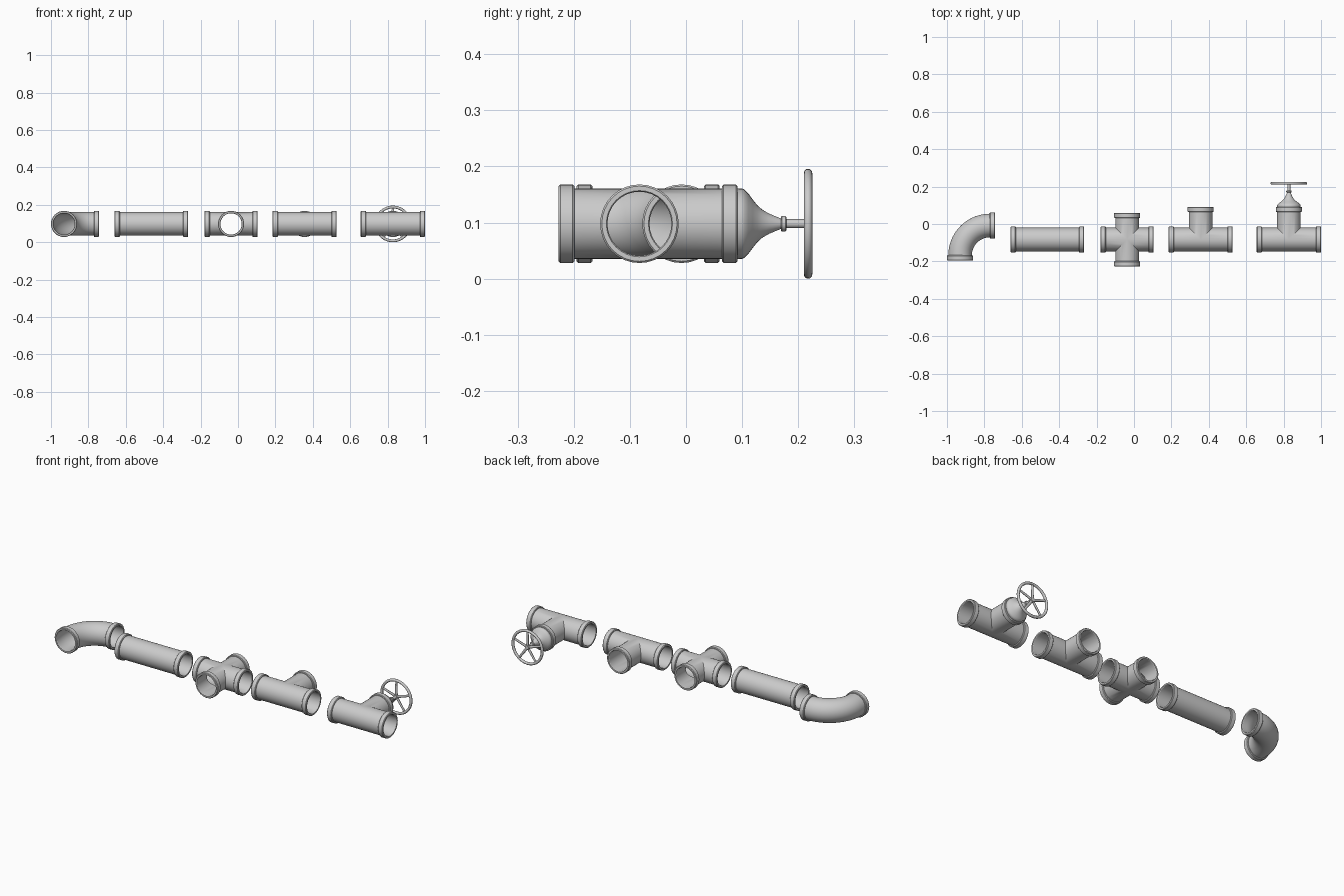
import bpy, bmesh
from math import pi, sin, cos, radians
from mathutils import Vector, Matrix

if "Cube" in bpy.data.objects:
    bpy.data.objects.remove(bpy.data.objects["Cube"])

N = 32                        # sides of every pipe
Z = 0.098                     # height of all pipe axes
Y = -0.083                    # y of the straight runs
R, RI, RF = 0.063, 0.057, 0.07  # pipe outside, bore, collar radius


def finish(bm, name):
    bmesh.ops.remove_doubles(bm, verts=bm.verts, dist=1e-5)
    bmesh.ops.recalc_face_normals(bm, faces=bm.faces)
    me = bpy.data.meshes.new(name)
    bm.to_mesh(me)
    bm.free()
    ob = bpy.data.objects.new(name, me)
    bpy.context.collection.objects.link(ob)
    bpy.ops.object.select_all(action='DESELECT')
    ob.select_set(True)
    bpy.context.view_layer.objects.active = ob
    bpy.ops.object.shade_smooth_by_angle(angle=radians(32))
    return ob


def loft(bm, rings, closed=False):
    vs = [[bm.verts.new(p) for p in ring] for ring in rings]
    pairs = list(zip(vs, vs[1:])) + ([(vs[-1], vs[0])] if closed else [])
    for a, b in pairs:
        for i in range(len(a)):
            j = (i + 1) % len(a)
            bm.faces.new((a[i], a[j], b[j], b[i]))


def collar(end):
    # collar outline running outwards, round the lip and into the bore
    return [(end - 0.028, R), (end - 0.028, 0.067), (end - 0.025, RF), (end - 0.003, RF),
            (end, 0.067), (end, 0.059), (end - 0.003, RI)]


def fitting(name, x, arms):
    # arms: {angle: length}; neighbouring arms meet along mitred seams
    bm = bmesh.new()
    c0 = Vector((x, Y, Z))
    for ang, length in arms.items():
        d = Vector((round(cos(radians(ang))), round(sin(radians(ang))), 0))
        s = Vector((-d.y, d.x, 0))
        rings = []
        for dist, r in [(None, R)] + collar(length) + [(None, RI)]:
            ring = []
            for i in range(N):
                t = 2 * pi * i / N
                side = r * cos(t)
                neighbour = (ang + (90 if side > 0 else -90)) % 360
                along = dist
                if dist is None:
                    along = abs(side) if neighbour in arms else 0
                ring.append(c0 + d * along + s * side + Vector((0, 0, r * sin(t))))
            rings.append(ring)
        loft(bm, rings)
    return finish(bm, name)


def elbow(name):
    bend, straight, steps = 0.16, 0.027, 14
    arc = bend * pi / 2
    cx, cy = -0.77, -0.168

    def ring(s, r):
        a = min(max(s / bend, 0), pi / 2)
        extra = min(s, 0) + max(s - arc, 0)
        out, tan = Vector((-cos(a), sin(a), 0)), Vector((sin(a), cos(a), 0))
        c = Vector((cx, cy, Z)) + out * bend + tan * extra
        return [c + out * r * cos(2 * pi * i / N) + Vector((0, 0, r * sin(2 * pi * i / N)))
                for i in range(N)]

    ss = [arc * i / steps for i in range(steps + 1)]
    far = collar(arc + straight)
    near = [(arc - s, r) for s, r in reversed(far)]
    prof = [(s, R) for s in ss[1:-1]] + far + [(s, RI) for s in reversed(ss)] + near
    bm = bmesh.new()
    loft(bm, [ring(s, r) for s, r in prof], closed=True)
    return finish(bm, name)


def lathe_y(name, x, prof, n=N):
    bm = bmesh.new()
    loft(bm, [[Vector((x + r * cos(2 * pi * i / n), y, Z + r * sin(2 * pi * i / n)))
               for i in range(n)] for y, r in prof])
    return finish(bm, name)


# pipe pieces
elbow("elbow_pipe")
fitting("straight_pipe", -0.463, {0: 0.197, 180: 0.197})
fitting("cross_pipe", -0.037, {0: 0.142, 90: 0.143, 180: 0.142, 270: 0.144})
fitting("tee_pipe", 0.356, {0: 0.171, 90: 0.175, 180: 0.171})
VX = 0.828
fitting("valve_body", VX, {0: 0.172, 90: 0.175, 180: 0.172})

# bonnet, collar and stem of the valve
lathe_y("valve_bonnet", VX, [(0.084, 0.0001), (0.084, 0.062), (0.099, 0.063), (0.104, 0.061),
        (0.111, 0.054), (0.119, 0.043), (0.127, 0.033), (0.136, 0.025), (0.148, 0.018),
        (0.16, 0.013), (0.17, 0.009), (0.172, 0.0001)])
lathe_y("stem_collar", VX, [(0.169, 0.0001), (0.169, 0.012), (0.171, 0.014), (0.177, 0.014),
        (0.179, 0.012), (0.179, 0.0001)], 20)
lathe_y("valve_stem", VX, [(0.165, 0.008), (0.21, 0.008), (0.211, 0.013), (0.222, 0.013),
        (0.224, 0.011), (0.224, 0.0001)], 20)

# hand wheel rim and spokes
WY, RM, RT = 0.2175, 0.0905, 0.0075
lathe_y("wheel_rim", VX, [(WY + RT * sin(2 * pi * k / 12), RM + RT * cos(2 * pi * k / 12))
                          for k in range(13)], 40)
bm = bmesh.new()
for k in range(5):
    m = (Matrix.Translation((VX, WY, Z)) @ Matrix.Rotation(2 * pi * k / 5, 4, 'Y')
         @ Matrix.Translation((0, 0, RM / 2)) @ Matrix.Diagonal((1, 0.7, 1, 1)))
    bmesh.ops.create_cone(bm, cap_ends=True, segments=10, radius1=0.008, radius2=0.006,
                          depth=RM, matrix=m)
finish(bm, "wheel_spokes")
